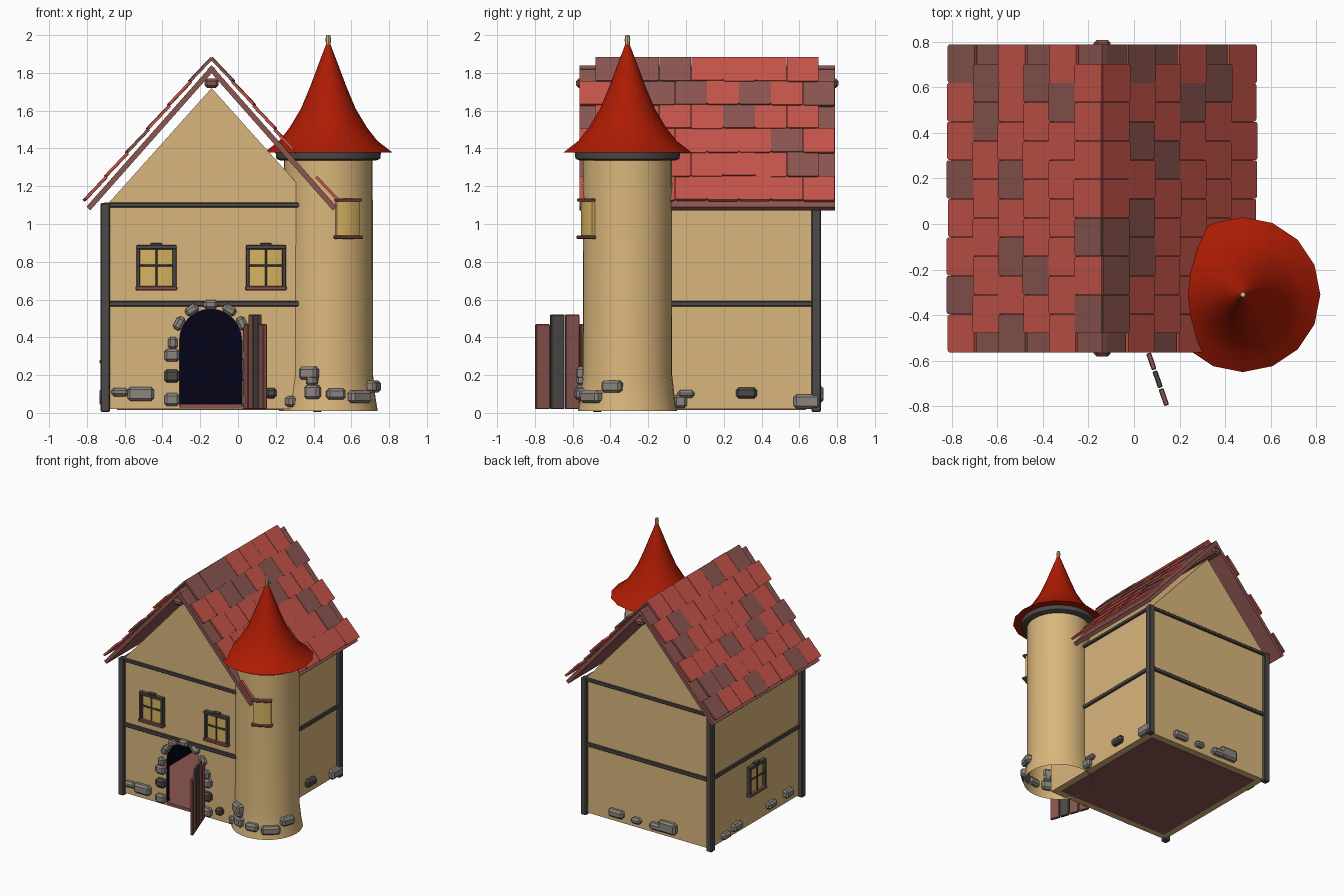
import bpy, bmesh, math, random
from mathutils import Matrix, Vector

if "Cube" in bpy.data.objects:
    bpy.data.objects.remove(bpy.data.objects["Cube"])

random.seed(4)
COLORS = {
    "plaster": (0.70, 0.47, 0.20), "tile_red": (0.56, 0.088, 0.068), "tile_brown": (0.26, 0.092, 0.08),
    "cone_red": (0.42, 0.011, 0.001), "dark_timber": (0.078, 0.068, 0.066), "stone_grey": (0.26, 0.235, 0.212),
    "window_glow": (0.68, 0.45, 0.12), "night_blue": (0.001, 0.001, 0.009),
}
MATS = {}
for key, rgb in COLORS.items():
    MATS[key] = bpy.data.materials.new(key)
    MATS[key].diffuse_color = (*rgb, 1)


def make(name, bm, mats, matrix=None, smooth=False):
    bmesh.ops.recalc_face_normals(bm, faces=bm.faces)
    mesh = bpy.data.meshes.new(name)
    bm.to_mesh(mesh)
    bm.free()
    for m in mats:
        mesh.materials.append(MATS[m])
    ob = bpy.data.objects.new(name, mesh)
    bpy.context.collection.objects.link(ob)
    if matrix:
        ob.matrix_world = matrix
    if smooth:
        bpy.ops.object.select_all(action='DESELECT')
        ob.select_set(True)
        bpy.context.view_layer.objects.active = ob
        bpy.ops.object.shade_smooth_by_angle(angle=math.radians(40))
    return ob


def boxes(name, mat, items, matrix=None, bevel=0.0):
    """items: (centre x, y, z, size x, y, z)"""
    bm = bmesh.new()
    for x, y, z, sx, sy, sz in items:
        bmesh.ops.create_cube(bm, size=1, matrix=Matrix.Translation((x, y, z)) @ Matrix.Diagonal((sx, sy, sz, 1)))
    if bevel:
        bmesh.ops.bevel(bm, geom=bm.edges[:], offset=bevel, segments=1, affect='EDGES')
    return make(name, bm, [mat], matrix)


def prism(name, pts, y0, y1, mats, index=0):
    """Extrude an x/z outline along y."""
    bm = bmesh.new()
    f = bm.faces.new([bm.verts.new((x, y0, z)) for x, z in pts])
    r = bmesh.ops.extrude_face_region(bm, geom=[f])
    for v in r["geom"]:
        if isinstance(v, bmesh.types.BMVert):
            v.co.y = y1
    for f in bm.faces:
        f.material_index = index
    return make(name, bm, mats)


def lathe(name, mat, profile, sides, centre, closed=True):
    bm = bmesh.new()
    rings = [[bm.verts.new((r * math.cos(2 * math.pi * i / sides), r * math.sin(2 * math.pi * i / sides), z))
              for i in range(sides)] for r, z in profile]
    for a, b in zip(rings, rings[1:]):
        for i in range(sides):
            j = (i + 1) % sides
            bm.faces.new((a[i], a[j], b[j], b[i]))
    if closed:
        bm.faces.new(rings[0])
    bm.faces.new(rings[-1])
    return make(name, bm, [mat], Matrix.Translation((*centre, 0)), True)


CX, L, R, F, B = -0.14, -0.695, 0.415, -0.47, 0.69
MY = (F + B) / 2

# House body with an arched doorway into a dark room
SKINS = ["plaster", "night_blue"]
body = prism("house_body", [(L, 0.02), (R, 0.02), (R, 1.1), (CX, 1.72), (L, 1.1)], F, B, SKINS)
DX, DR, SPRING = -0.145, 0.165, 0.385
arch = [(DX - DR, 0.03), (DX + DR, 0.03)] + [
    (DX + DR * math.cos(t * math.pi / 12), SPRING + DR * math.sin(t * math.pi / 12)) for t in range(13)]
room = [(L + 0.04, 0.03), (0.2, 0.03), (0.2, 1.0), (L + 0.04, 1.0)]
for name, outline, y0, y1 in (("room_cutter", room, F + 0.04, B - 0.04), ("doorway_cutter", arch, F - 0.1, F + 0.1)):
    cutter = prism(name, outline, y0, y1, SKINS, 1)
    cutter.hide_render = True
    cutter.hide_viewport = True
    mod = body.modifiers.new(name, 'BOOLEAN')
    mod.object, mod.operation, mod.solver = cutter, 'DIFFERENCE', 'EXACT'
boxes("room_floor", "tile_brown", [(DX, F + 0.02, 0.037, 2 * DR - 0.004, 0.05, 0.02),
                                   (-0.2275, MY, 0.037, 0.845, B - F - 0.09, 0.02)])
boxes("underside_floor", "tile_brown", [(CX, MY, 0.0185, R - L - 0.11, B - F - 0.11, 0.005)])

# Timber framing
boxes("corner_posts", "dark_timber",
      [(x, y, 0.558, 0.05, 0.05, 1.106) for x, y in ((L - 0.008, F), (L - 0.008, B), (R + 0.005, B))], bevel=0.006)
beams = []
for z, h in ((0.578, 0.03), (1.1, 0.026)):
    beams += [(CX, y, z, R - L, 0.03, h) for y in (F, B)]
    beams += [(x, MY, z, 0.03, B - F, h) for x in (L, R)]
boxes("wall_beams", "dark_timber", beams, bevel=0.005)

# Roof: boards and shingles, mapped onto both slopes
ANG = math.radians(48.5)
APEX, Y0, Y1 = 1.84, -0.565, 0.788


def slope_matrix(s):
    m = Matrix.Identity(4)
    cols = (Vector((s * math.cos(ANG), 0, -math.sin(ANG))), Vector((0, 1, 0)),
            Vector((s * math.sin(ANG), 0, math.cos(ANG))), Vector((CX, 0, APEX)))
    for i, c in enumerate(cols):
        for j in range(3):
            m[j][i] = c[j]
    return m


def shingles(name, s, weathered):
    """weathered: for each row from the ridge, y positions of the brown shingles"""
    bm = bmesh.new()
    pitch, width = 0.168, (Y1 - Y0) / 8
    for row in range(6):
        count, start = (7, Y0 + width / 2) if row % 2 == 0 else (8, Y0)
        u0 = -0.03 + row * pitch
        for i in range(count):
            y0 = start + i * width + 0.001
            y1 = y0 + width - 0.002
            u1 = u0 + pitch + random.uniform(0.0, 0.008)
            c = 0.008
            outline = [(u0, y0), (u1 - c, y0), (u1, y0 + c), (u1, y1 - c), (u1 - c, y1), (u0, y1)]
            rise = random.uniform(0, 0.003)
            low, top = [], []
            for u, y in outline:
                n = 0.016 + rise + 0.006 * (u - u0) / pitch
                low.append(bm.verts.new((u, y, n)))
                top.append(bm.verts.new((u, y, n + 0.015)))
            faces = [bm.faces.new(top), bm.faces.new(low[::-1])]
            faces += [bm.faces.new((low[k], low[(k + 1) % 6], top[(k + 1) % 6], top[k])) for k in range(6)]
            for f in faces:
                f.material_index = int(any(y0 <= y < y1 for y in weathered[row]))
    make(name, bm, ["tile_red", "tile_brown"], slope_matrix(s))


LEFT_BROWN = ((-0.12, -0.45), (0.6,), (0.62, -0.18), (0.2, -0.06, -0.5), (0.54, 0.37), (0.74, 0.2, -0.3))
RIGHT_BROWN = ((-0.42, -0.2, 0.02), (-0.08, 0.1, 0.37, 0.74), (0.29,), (0.55,), (0.63,), ())
for side, s, brown in (("left", -1, LEFT_BROWN), ("right", 1, RIGHT_BROWN)):
    boxes(side + "_roof_boards", "tile_brown", [(0.5, (Y0 + Y1) / 2, -0.014, 1.0, Y1 - Y0, 0.028)], slope_matrix(s))
    shingles(side + "_roof_shingles", s, brown)
boxes("ridge_beam", "tile_brown", [(CX, 0.113, 1.745, 0.075, 1.39, 0.05)], bevel=0.014)

# Round tower, open underneath, with flared cone roof
TC = (0.478, -0.31)
lathe("tower_wall", "plaster", [(0.262, 0.01), (0.25, 0.08), (0.237, 0.2), (0.235, 1.35)], 32, TC, False)
lathe("tower_collar", "dark_timber", [(0.25, 1.335), (0.275, 1.345), (0.28, 1.385)], 32, TC)
lathe("tower_roof", "cone_red", [(0.34, 1.378), (0.26, 1.44), (0.205, 1.51), (0.145, 1.61), (0.095, 1.73),
                                 (0.05, 1.85), (0.012, 1.95)], 16, TC)
lathe("tower_finial", "plaster", [(0.012, 1.93), (0.013, 1.96), (0.015, 1.975), (0.011, 2.0)], 8, TC)


def facing(x, y, angle):
    """Local -y becomes the outward wall direction, turned about z."""
    return Matrix.Translation((x, y, 0)) @ Matrix.Rotation(angle, 4, 'Z')


def pane(name, m, z, w, h, base, bulge):
    """Window pane bowed outward."""
    bm = bmesh.new()
    cols = []
    for i in range(9):
        t = i / 4 - 1
        y = -base - bulge * (1 - t * t)
        cols.append([bm.verts.new((t * w / 2, yy, z + k * h / 2)) for yy, k in ((y, -1), (y, 1), (0.02, 1), (0.02, -1))])
    for a, b in zip(cols, cols[1:]):
        for k in range(4):
            bm.faces.new((a[k], a[(k + 1) % 4], b[(k + 1) % 4], b[k]))
    bm.faces.new(cols[0])
    bm.faces.new(cols[-1])
    make(name, bm, ["window_glow"], m, True)


# Windows
def window(name, m, z):
    pane(name + "_glass", m, z, 0.18, 0.2, 0.006, 0.012)
    boxes(name + "_frame", "dark_timber",
          [(s * 0.096, -0.012, z, 0.02, 0.036, 0.225) for s in (-1, 1)] +
          [(0, -0.012, z + 0.107, 0.212, 0.038, 0.022), (0, -0.012, z + 0.123, 0.06, 0.03, 0.012),
           (0, -0.018, z, 0.011, 0.014, 0.2), (0, -0.018, z + 0.01, 0.18, 0.014, 0.011)], m, 0.003)
    boxes(name + "_sill", "tile_brown", [(0, -0.015, z - 0.11, 0.222, 0.044, 0.024)], m, 0.005)


window("front_left_window", facing(-0.432, F, 0), 0.77)
window("front_right_window", facing(0.148, F, 0), 0.77)
window("side_window", facing(L, MY, -math.pi / 2), 0.38)
TA = math.radians(26)
tw = facing(TC[0] + 0.235 * math.sin(TA), TC[1] - 0.235 * math.cos(TA), TA)
pane("tower_window_glass", tw, 1.03, 0.134, 0.19, 0.006, 0.014)
boxes("tower_window_sills", "tile_brown",
      [(0, -0.005, 0.93, 0.155, 0.05, 0.018), (0, -0.005, 1.127, 0.146, 0.048, 0.018)], tw, 0.005)

# Open plank door
door = facing(0.035, -0.485, math.atan2(-0.315, 0.11))
for mat, planks in (("tile_brown", ((0, 0.47), (1, 0.52), (3, 0.47))), ("dark_timber", ((2, 0.52),))):
    boxes("door_planks_" + mat, mat,
          [(0.042 + 0.083 * i, 0, (0.02 + h) / 2, 0.077, 0.022, h - 0.02) for i, h in planks], door, 0.004)


# Stones: (position along wall, height, width, tall)
def stones(name, m, items, mat="stone_grey"):
    boxes(name, mat, [(x, -0.008, z, w, 0.06, h) for x, z, w, h in items], m, 0.014)


front, right = facing(0, F, 0), facing(R, 0, math.pi / 2)
stones("front_stones", front, [(-0.625, 0.11, 0.09, 0.045), (-0.515, 0.1, 0.14, 0.075)])
stones("front_dark_stone", front, [(0.175, 0.105, 0.06, 0.055)], "dark_timber")
half = [(0.205, 0.07, 0.08, 0.068), (0.205, 0.305, 0.08, 0.068), (0.2, 0.37, 0.052, 0.065)]
stones("door_side_stones", facing(DX, F, 0), [(s * x, z, w, h) for x, z, w, h in half for s in (-1, 1)])
stones("door_side_dark_stones", facing(DX, F, 0), [(s * 0.205, 0.195, 0.08, 0.07) for s in (-1, 1)], "dark_timber")
for i, a in enumerate((-62, -32, 0, 32, 62)):
    t = math.radians(a)
    m = Matrix.Translation((DX + 0.188 * math.sin(t), F, SPRING + 0.188 * math.cos(t))) @ Matrix.Rotation(t, 4, 'Y')
    stones("door_arch_stone_%d" % (i + 1), m, [(0, 0, 0.074, 0.05)])
stones("right_stones", right, [(0.0, 0.1, 0.09, 0.04), (-0.03, 0.06, 0.07, 0.07), (0.64, 0.06, 0.14, 0.075)])
stones("right_dark_stone", right, [(0.32, 0.105, 0.11, 0.058)], "dark_timber")
stones("back_stones", facing(0, B, math.pi),
       [(-0.13, 0.09, 0.13, 0.06), (0.05, 0.08, 0.08, 0.045), (0.23, 0.08, 0.11, 0.055), (0.33, 0.1, 0.15, 0.09)])
stones("left_stones", facing(L, 0, -math.pi / 2),
       [(-0.5, 0.06, 0.09, 0.05), (-0.36, 0.08, 0.11, 0.06), (0.08, 0.09, 0.1, 0.055), (0.3, 0.1, 0.1, 0.065)])
for i, (a, z, w, h) in enumerate(((-53, 0.06, 0.08, 0.06), (-24, 0.21, 0.1, 0.07), (-20, 0.175, 0.06, 0.06),
                                  (-19, 0.11, 0.085, 0.075), (9, 0.1, 0.1, 0.06), (41, 0.085, 0.14, 0.065),
                                  (71, 0.14, 0.11, 0.065))):
    t = math.radians(a)
    stones("tower_stone_%d" % (i + 1), facing(TC[0] + 0.242 * math.sin(t), TC[1] - 0.242 * math.cos(t), t), [(0, z, w, h)])

for m in bpy.data.materials:
    if m.users and not m.is_grease_pencil:
        m.use_nodes = True
        m.node_tree.nodes["Principled BSDF"].inputs["Base Color"].default_value = m.diffuse_color
